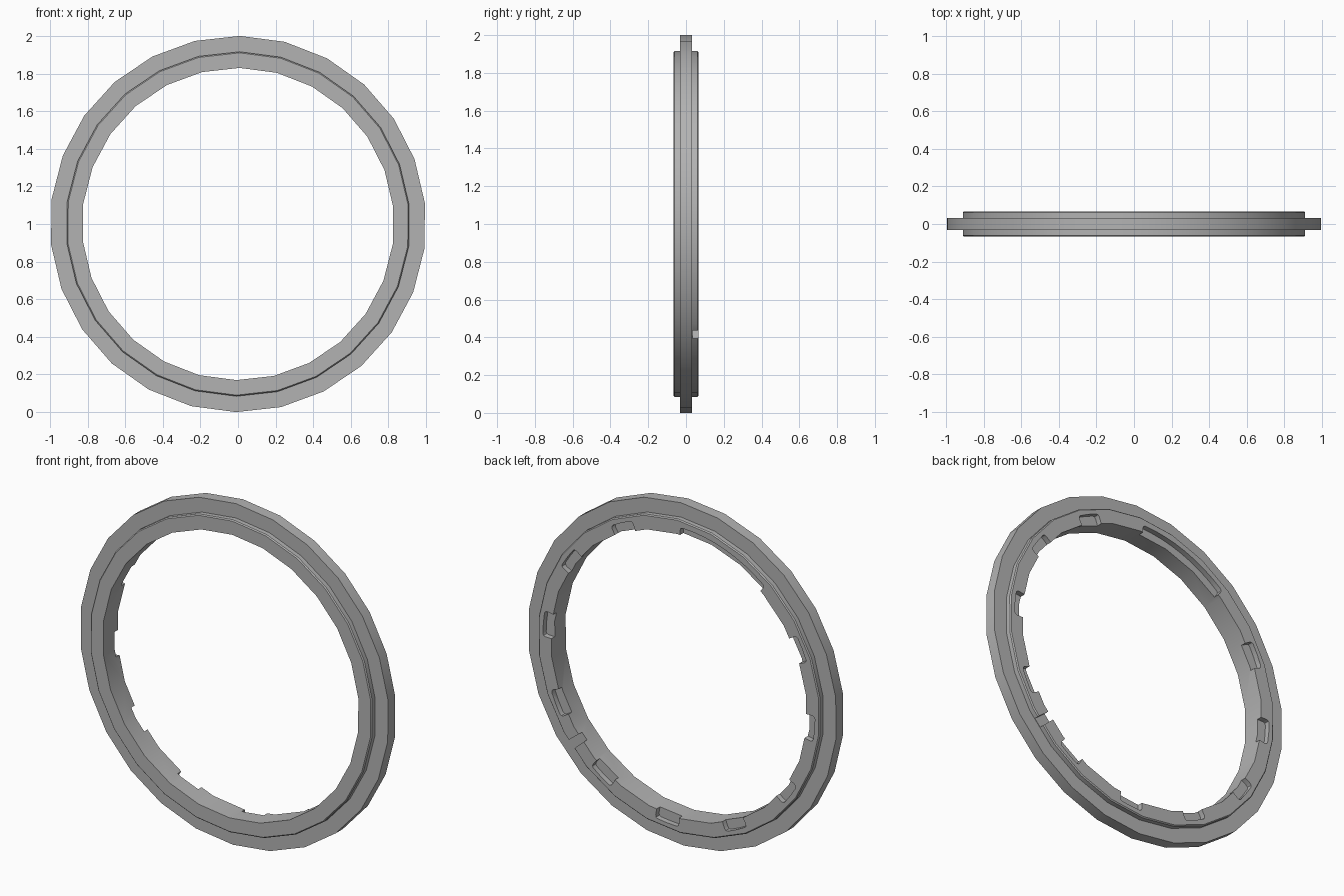
import bpy
import bmesh
from math import sin, cos, radians, tau

SIDES = 26
CENTRE_Z = 1.0

old = bpy.data.objects.get("Cube")
if old:
    bpy.data.objects.remove(old, do_unlink=True)

grey = bpy.data.materials.new("plain_grey")
grey.use_nodes = True
colour = (0.45, 0.45, 0.45, 1)
grey.diffuse_color = colour
grey.node_tree.nodes["Principled BSDF"].inputs["Base Color"].default_value = colour


def polar(radius, angle, y):
    """Point on the ring, angle measured from the top towards +x."""
    return (radius * sin(angle), y, CENTRE_Z + radius * cos(angle))


def make_object(name, bm):
    bmesh.ops.recalc_face_normals(bm, faces=bm.faces)
    mesh = bpy.data.meshes.new(name)
    bm.to_mesh(mesh)
    bm.free()
    mesh.materials.append(grey)
    obj = bpy.data.objects.new(name, mesh)
    bpy.context.collection.objects.link(obj)
    return obj


def add_notch(bm, centre, width, outer, round_angle=1.0):
    """Prism with rounded outer corners that cuts the back inner edge."""
    a, b = radians(centre - width / 2), radians(centre + width / 2)
    c = radians(round_angle)
    steps = max(2, round(width / 5))
    outline = [(0.76, a), (outer - 0.018, a), (outer - 0.005, a + c * 0.3)]
    outline += [(outer, a + c + (b - a - 2 * c) * i / steps) for i in range(steps + 1)]
    outline += [(outer - 0.005, b - c * 0.3), (outer - 0.018, b), (0.76, b)]
    outline += [(0.76, b + (a - b) * i / steps) for i in range(1, steps)]
    floor = [bm.verts.new(polar(r, t, 0.035)) for r, t in outline]
    face = bm.faces.new(floor)
    moved = bmesh.ops.extrude_face_region(bm, geom=[face])["geom"]
    verts = [v for v in moved if isinstance(v, bmesh.types.BMVert)]
    bmesh.ops.translate(bm, verts=verts, vec=(0, 0.08, 0))


# Ring: flange with a raised collar on both sides, turned from a profile
half = [(0.83, 0.066), (0.91, 0.066), (0.916, 0.060), (0.916, 0.033), (1.0, 0.033)]
profile = half + [(r, -y) for r, y in reversed(half)]
bm = bmesh.new()
loops = [[bm.verts.new(polar(r, tau * i / SIDES + 0.01, y)) for r, y in profile]
         for i in range(SIDES)]
for i, loop in enumerate(loops):
    following = loops[(i + 1) % SIDES]
    for j in range(len(profile)):
        k = (j + 1) % len(profile)
        bm.faces.new((loop[j], loop[k], following[k], following[j]))
ring = make_object("flanged_ring", bm)

# Notches: ten short ones, one long one and a narrow slot through the collar
bm = bmesh.new()
for n in range(10):
    add_notch(bm, 25 + 30 * n, 10, 0.88)
add_notch(bm, 340, 39, 0.872)
add_notch(bm, 130, 3.4, 0.96, 0.5)
cutter = make_object("notch_cutter", bm)
cutter.hide_render = True

cut = ring.modifiers.new("notches", 'BOOLEAN')
cut.operation = 'DIFFERENCE'
cut.solver = 'EXACT'
cut.object = cutter

bpy.ops.object.select_all(action='DESELECT')
ring.select_set(True)
bpy.context.view_layer.objects.active = ring
bpy.ops.object.modifier_apply(modifier=cut.name)
bpy.data.objects.remove(cutter, do_unlink=True)
bpy.ops.object.shade_smooth_by_angle(angle=radians(30))
